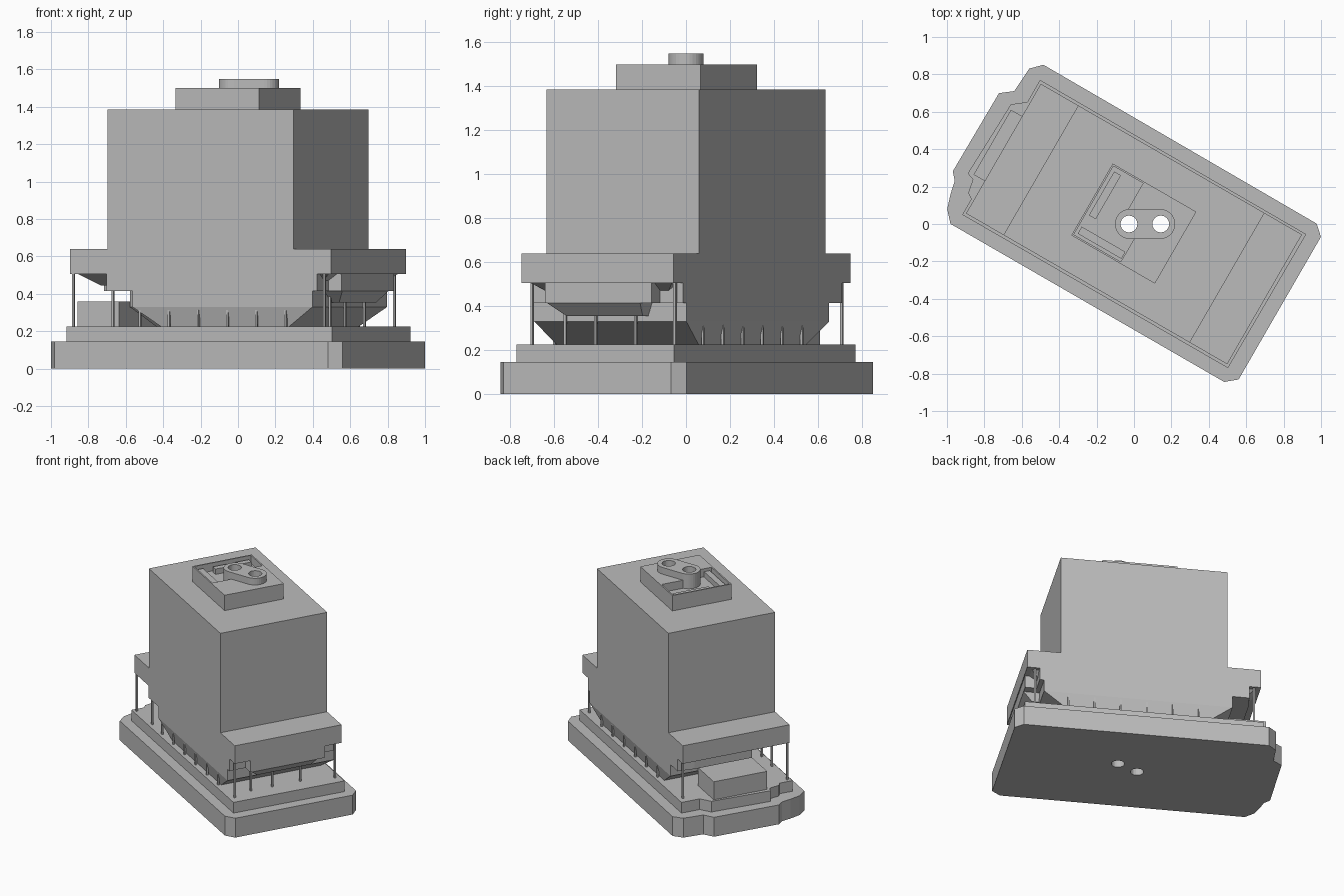
import bpy, bmesh, math
from mathutils import Matrix

cube = bpy.data.objects.get("Cube")
if cube:
    bpy.data.objects.remove(cube, do_unlink=True)

grey = bpy.data.materials.new("plain grey")
grey.use_nodes = True
grey.diffuse_color = (0.5, 0.5, 0.5, 1)
grey.node_tree.nodes["Principled BSDF"].inputs["Base Color"].default_value = (0.5, 0.5, 0.5, 1)

TURN = Matrix.Rotation(math.radians(-30), 4, 'Z')


def loft(name, low, high, z0, z1, turn=True):
    """Solid between two matching outlines, in the turned building frame."""
    bm = bmesh.new()
    a = [bm.verts.new((x, y, z0)) for x, y in low]
    b = [bm.verts.new((x, y, z1)) for x, y in high]
    bm.faces.new(a[::-1])
    bm.faces.new(b)
    for i in range(len(a)):
        j = (i + 1) % len(a)
        bm.faces.new((a[i], a[j], b[j], b[i]))
    bmesh.ops.recalc_face_normals(bm, faces=bm.faces)
    if turn:
        bm.transform(TURN)
    mesh = bpy.data.meshes.new(name)
    bm.to_mesh(mesh)
    bm.free()
    mesh.materials.append(grey)
    ob = bpy.data.objects.new(name, mesh)
    bpy.context.collection.objects.link(ob)
    return ob


def prism(name, outline, z0, z1, turn=True):
    return loft(name, outline, outline, z0, z1, turn)


def rect(x0, x1, y0, y1):
    return [(x0, y0), (x1, y0), (x1, y1), (x0, y1)]


def arc(cx, r, start, end, n):
    return [(cx + r * math.cos(math.radians(start + (end - start) * i / n)),
             r * math.sin(math.radians(start + (end - start) * i / n))) for i in range(n + 1)]


def cut(ob, cutter):
    mod = ob.modifiers.new("cut", 'BOOLEAN')
    mod.operation = 'DIFFERENCE'
    mod.solver = 'EXACT'
    mod.object = cutter
    bpy.context.view_layer.objects.active = ob
    bpy.ops.object.modifier_apply(modifier=mod.name)


# Stepped plinth with the bulge at the entrance end
plinth = prism("plinth", [
    (-.85, -.49), (.84, -.49), (.9, -.44), (.9, .44), (.845, .49), (-.845, .495),
    (-.9, .44), (-.91, .295), (-.975, .245), (-.98, -.24), (-.945, -.28),
    (-.93, -.35), (-.905, -.43)], 0, .145)
terrace = prism("terrace", [
    (-.82, -.416), (.82, -.416), (.825, .413), (-.82, .416), (-.82, .28),
    (-.89, .225), (-.905, -.21), (-.865, -.225), (-.85, -.3), (-.82, -.32)], .145, .225)

# Upper mass
podium = prism("podium", rect(-.806, .806, -.4, .4), .505, .64)
tower = prism("tower", rect(-.575, .575, -.4, .4), .64, 1.385)
penthouse = prism("penthouse", rect(-.26, .256, -.22, .223), 1.385, 1.5)

# Overhanging storeys below the podium, stepping in at the corners
upper_storey = prism("upper_storey", [
    (-.58, -.4), (.72, -.4), (.72, -.28), (.8, -.28), (.8, .28), (.72, .28), (.72, .4),
    (-.725, .4), (-.74, .28), (-.74, -.15), (-.58, -.2)], .415, .505)
core = [(-.42, -.4), (.69, -.4), (.69, .4), (-.61, .4), (-.61, -.1), (-.42, -.2)]
foot = [(x + (-.16 if x > 0 else .16), y * .93) for x, y in core]
lower_storey = prism("lower_storey", core, .33, .415)
ground_floor = loft("ground_floor", foot, core, .225, .33)
loft("end_soffit", rect(.6, .74, -.2, .2), rect(.6, .8, -.27, .22), .355, .415)

# Sloping soffits under the podium corners
for sx in (-1, 1):
    for sy in (-1, 1):
        low = [(sx * x, sy * y) for x, y in rect(.57, .68, .22, .29)]
        high = [(sx * x, sy * y) for x, y in rect(.57, .77, .22, .37)]
        loft("corner_soffit", low, high, .445, .505)

# Rounded roof cap on its own axis
cap = prism("roof_cap", arc(.14, .08, -90, 90, 16) + arc(-.022, .08, 90, 270, 16),
            1.42, 1.55, turn=False)

# Sunken roof deck with two low units
deck = prism("deck_cutter", [(-.25, -.21), (.04, -.21), (.04, 0), (-.067, 0),
                             (-.067, .213), (-.25, .213)], 1.44, 1.7)
cut(penthouse, deck)
bpy.data.objects.remove(deck, do_unlink=True)
prism("roof_unit_long", rect(-.232, -.19, -.08, .19), 1.44, 1.48)
prism("roof_unit_short", rect(-.235, .035, -.195, -.152), 1.44, 1.48)

# Two shafts running through the whole building
for cx in (-.027, .143):
    shaft = prism("shaft_cutter", arc(cx, .045, 0, 345, 23), -.5, 2, turn=False)
    for part in (plinth, terrace, podium, tower, penthouse, upper_storey,
                 lower_storey, ground_floor, cap):
        cut(part, shaft)
    bpy.data.objects.remove(shaft, do_unlink=True)

# Entrance box
prism("entrance_box", rect(-.875, -.62, -.2, .2), .225, .36)


# Thin columns
def column(x, y, top, w=.006):
    prism("column", rect(x - w, x + w, y - w, y + w), .225, top)


for x, y in ((-.79, -.39), (.75, -.375), (.75, .375), (-.76, .38), (-.55, -.385)):
    column(x, y, .505 if abs(x) > .6 else .42)
for i in range(6):
    for y in (-.39, .39):
        column(-.38 + i * .18, y, .335)
for y in (-.23, -.07, .14):
    column(.7, y, .42)
